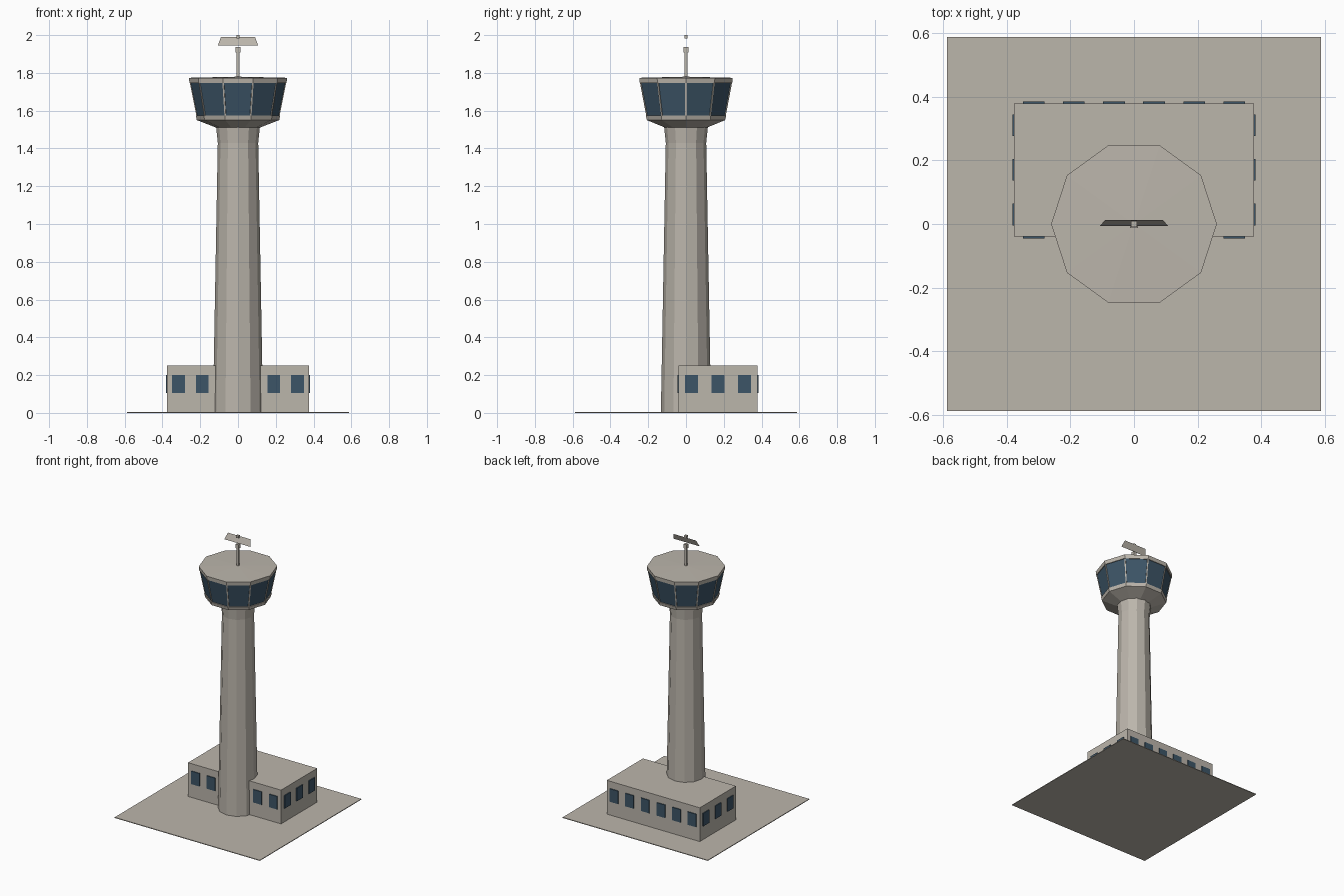
import bpy, bmesh, math
from mathutils import Vector

cube = bpy.data.objects.get("Cube")
if cube:
    bpy.data.objects.remove(cube, do_unlink=True)


def material(name, rgb):
    m = bpy.data.materials.new(name)
    m.use_nodes = True
    m.diffuse_color = (*rgb, 1)
    m.node_tree.nodes["Principled BSDF"].inputs["Base Color"].default_value = (*rgb, 1)
    return m


CONCRETE = material("warm concrete", (0.50, 0.465, 0.41))
GLASS = material("dark blue glass", (0.046, 0.09, 0.135))


def finish(name, bm, mat, fix_normals=True):
    if fix_normals:
        bmesh.ops.recalc_face_normals(bm, faces=bm.faces)
    mesh = bpy.data.meshes.new(name)
    bm.to_mesh(mesh)
    bm.free()
    mesh.materials.append(mat)
    obj = bpy.data.objects.new(name, mesh)
    bpy.context.collection.objects.link(obj)
    return obj


def add_box(bm, lo, hi):
    lo, hi = Vector(lo), Vector(hi)
    verts = bmesh.ops.create_cube(bm, size=1)["verts"]
    for v in verts:
        v.co = (lo + hi) / 2 + v.co * (hi - lo)


def box(name, lo, hi, mat=CONCRETE):
    bm = bmesh.new()
    add_box(bm, lo, hi)
    return finish(name, bm, mat)


def polar(r, z, angle):
    return Vector((r * math.cos(angle), r * math.sin(angle), z))


def lathe(name, profile, sides, mat=CONCRETE):
    """Flat-sided turned shape from (radius, height) points; a zero radius makes a tip."""
    bm = bmesh.new()
    step = math.tau / sides
    rings = []
    for r, z in profile:
        count = sides if r else 1
        rings.append([bm.verts.new(polar(r, z, i * step)) for i in range(count)])
    for a, b in zip(rings, rings[1:]):
        for i in range(sides):
            j = (i + 1) % sides
            if len(b) == 1:
                bm.faces.new((a[i], a[j], b[0]))
            else:
                bm.faces.new((a[i], a[j], b[j], b[i]))
    for ring in (rings[0], rings[-1]):
        if len(ring) > 1:
            bm.faces.new(ring)
    return finish(name, bm, mat)


# Ground pad and terminal block
box("ground_pad", (-0.587, -0.587, 0), (0.587, 0.587, 0.005))
X, FRONT, BACK = 0.376, -0.04, 0.378
box("base_building", (-X, FRONT, 0.004), (X, BACK, 0.252))

# Window plates on all four walls of the block
HALF, LOW, HIGH, OUT = 0.034, 0.105, 0.2, 0.006
bm = bmesh.new()
for i in range(6):
    x = (i - 2.5) * 0.126
    add_box(bm, (x - HALF, BACK - 0.002, LOW), (x + HALF, BACK + OUT, HIGH))
    if abs(x) > 0.1:
        add_box(bm, (x - HALF, FRONT - OUT, LOW), (x + HALF, FRONT + 0.002, HIGH))
for side in (-1, 1):
    for i in range(3):
        y = 0.17 + (i - 1) * 0.14
        a, b = sorted((side * (X - 0.002), side * (X + OUT)))
        add_box(bm, (a, y - HALF, LOW), (b, y + HALF, HIGH))
finish("base_windows", bm, GLASS)

# Tapered shaft with a slight flare below the cab
lathe("tower_shaft", [(0.133, 0.004), (0.107, 1.43), (0.116, 1.515)], 12)

# Control cab: soffit with sill, leaning glass, roof
lathe("cab_soffit", [(0.115, 1.51), (0.218, 1.55), (0.224, 1.575)], 10)
G0, G1 = (0.217, 1.573), (0.252, 1.748)
lathe("cab_glass", [G0, G1], 10, GLASS)
lathe("cab_roof", [(0.257, 1.746), (0.26, 1.774), (0, 1.78)], 10)

# Mullions on the glass corners
bm = bmesh.new()
for i in range(10):
    angle = i * math.tau / 10
    across = polar(0.004, 0, angle + math.pi / 2)
    corners = []
    for r, z in (G0, G1):
        for dr, s in ((-0.006, -1), (-0.006, 1), (0.003, 1), (0.003, -1)):
            corners.append(bm.verts.new(polar(r + dr, z, angle) + s * across))
    lower, upper = corners[:4], corners[4:]
    bm.faces.new(lower)
    bm.faces.new(upper)
    for k in range(4):
        n = (k + 1) % 4
        bm.faces.new((lower[k], lower[n], upper[n], upper[k]))
finish("cab_mullions", bm, CONCRETE)

# Mast, swivel block, radar panel and its top feed
box("mast", (-0.007, -0.007, 1.77), (0.007, 0.007, 1.91))
box("swivel_block", (-0.012, -0.012, 1.907), (0.012, 0.012, 1.937))
box("radar_feed", (-0.009, -0.009, 1.983), (0.009, 0.009, 2.0))
bm = bmesh.new()
panel = [(-0.107, -0.006, 1.945), (0.107, -0.006, 1.945),
         (0.09, 0.013, 1.99), (-0.09, 0.013, 1.99)]
bm.faces.new([bm.verts.new(p) for p in panel])
finish("radar_panel", bm, CONCRETE, fix_normals=False)
